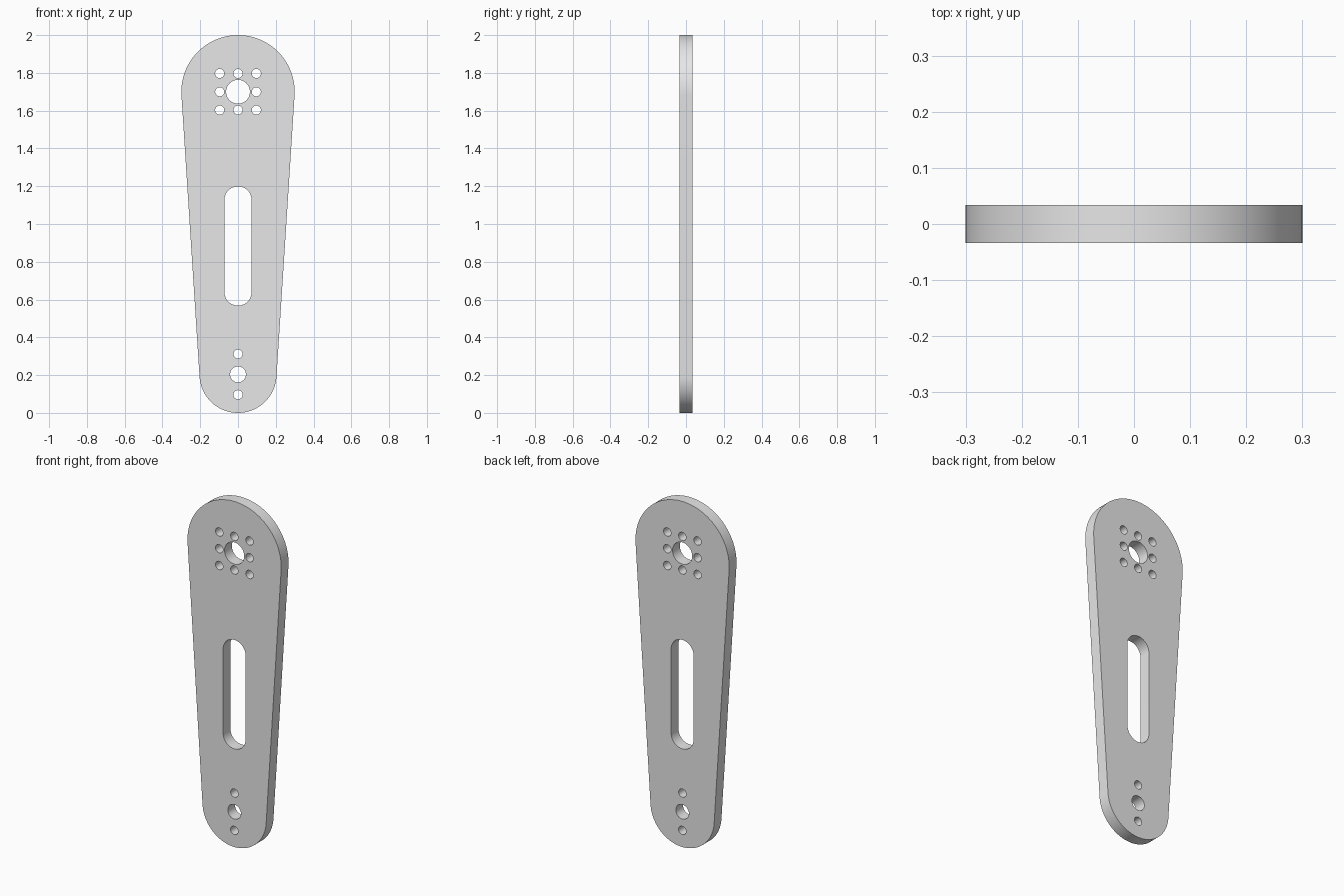
import bpy
import bmesh
from math import asin, cos, sin, pi, radians

cube = bpy.data.objects.get("Cube")
if cube:
    bpy.data.objects.remove(cube, do_unlink=True)

TOP_Z, TOP_R = 1.70, 0.30
LOW_Z, LOW_R = 0.204, 0.204
HALF_DEPTH = 0.0335
BOLT_R = 0.024


def arc(cx, cz, r, start, end, steps):
    """Points along an arc in the xz plane."""
    angles = [start + (end - start) * i / steps for i in range(steps + 1)]
    return [(cx + r * cos(a), cz + r * sin(a)) for a in angles]


def circle(cx, cz, r, steps=40):
    return arc(cx, cz, r, 0, 2 * pi, steps)[:-1]


def capsule(low_z, low_r, top_z, top_r, steps):
    """Two round ends joined by tangent straight sides."""
    tilt = asin((top_r - low_r) / (top_z - low_z))
    return (arc(0, top_z, top_r, -tilt, pi + tilt, steps)
            + arc(0, low_z, low_r, pi + tilt, 2 * pi - tilt, steps))


# Outer profile and central slot
loops = [capsule(LOW_Z, LOW_R, TOP_Z, TOP_R, 64),
         capsule(0.64, 0.072, 1.127, 0.072, 32)]

# Upper bore with a square ring of bolt holes
loops.append(circle(0, TOP_Z, 0.063))
for i in (-1, 0, 1):
    for j in (-1, 0, 1):
        if i or j:
            loops.append(circle(i * 0.097, TOP_Z + j * 0.097, BOLT_R))

# Lower bore with a bolt hole above and below
loops.append(circle(0, LOW_Z, 0.042))
for side in (-1, 1):
    loops.append(circle(0, LOW_Z + side * 0.108, BOLT_R))

# Fill the profile and extrude it to a plate
bm = bmesh.new()
for points in loops:
    verts = [bm.verts.new((x, -HALF_DEPTH, z)) for x, z in points]
    for a, b in zip(verts, verts[1:] + verts[:1]):
        bm.edges.new((a, b))
bmesh.ops.triangle_fill(bm, use_beauty=True, edges=bm.edges[:])
extruded = bmesh.ops.extrude_face_region(bm, geom=bm.faces[:], use_keep_orig=True)
moved = [g for g in extruded["geom"] if isinstance(g, bmesh.types.BMVert)]
bmesh.ops.translate(bm, vec=(0, 2 * HALF_DEPTH, 0), verts=moved)
bmesh.ops.recalc_face_normals(bm, faces=bm.faces[:])

mesh = bpy.data.meshes.new("arm_plate")
bm.to_mesh(mesh)
bm.free()
plate = bpy.data.objects.new("arm_plate", mesh)
bpy.context.collection.objects.link(plate)

# Plain grey material
grey = bpy.data.materials.new("light_grey")
grey.use_nodes = True
color = (0.8, 0.8, 0.8, 1)
grey.diffuse_color = color
grey.node_tree.nodes["Principled BSDF"].inputs["Base Color"].default_value = color
mesh.materials.append(grey)

# Smooth rims with sharp edges
bpy.ops.object.select_all(action="DESELECT")
plate.select_set(True)
bpy.context.view_layer.objects.active = plate
bpy.ops.object.shade_smooth_by_angle(angle=radians(30))
